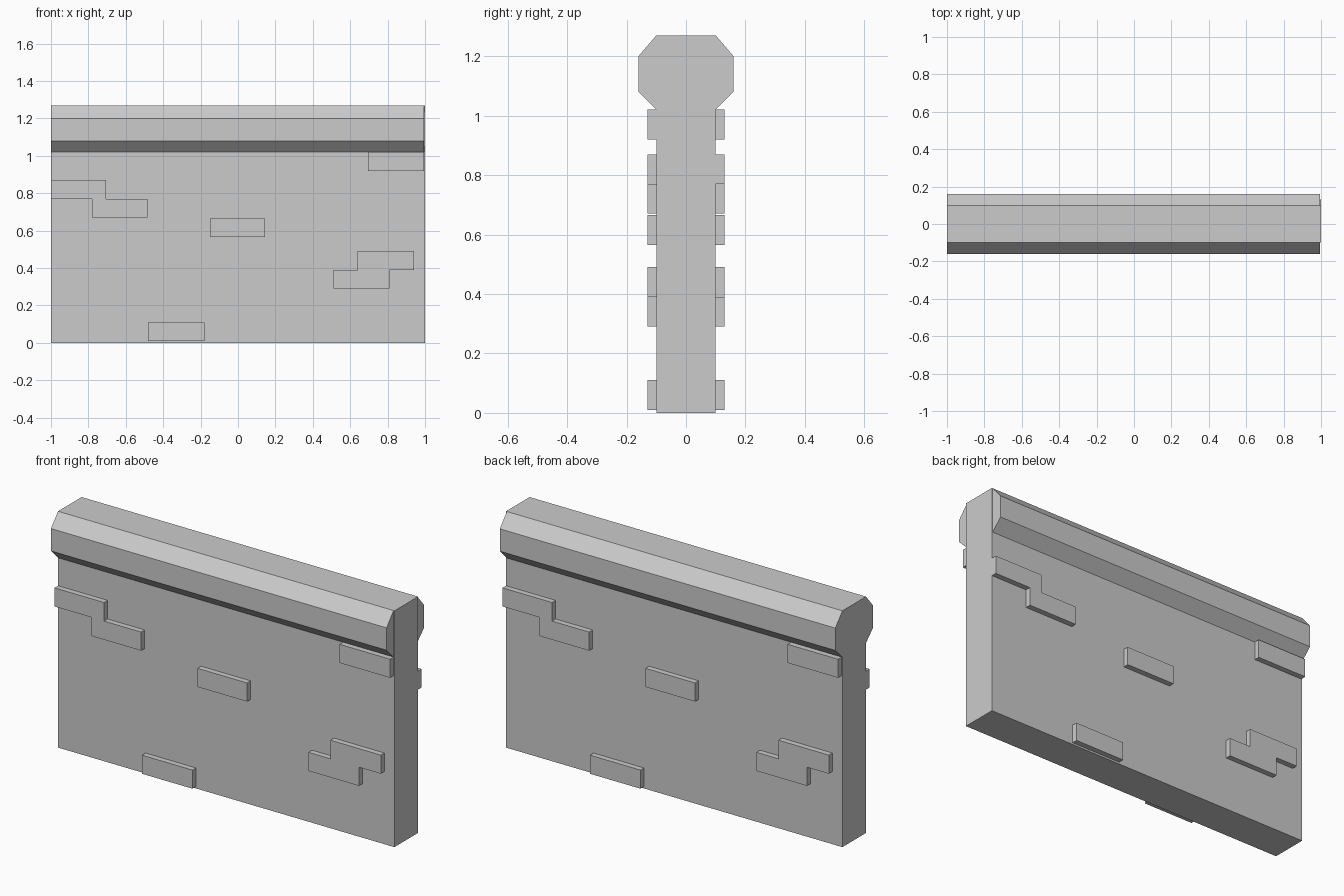
import bpy
import bmesh

if "Cube" in bpy.data.objects:
    bpy.data.objects.remove(bpy.data.objects["Cube"])

WALL_Y = 0.10      # half thickness of the wall
HEIGHT = 1.27


def prism(name, profile, x0, x1, turned=False):
    """Extrude a (y, z) profile along x; turned=True spins it half a turn about z."""
    s = -1 if turned else 1
    bm = bmesh.new()
    face = bm.faces.new([bm.verts.new((s * x0, s * y, z)) for y, z in profile])
    ext = bmesh.ops.extrude_face_region(bm, geom=[face])
    moved = [v for v in ext["geom"] if isinstance(v, bmesh.types.BMVert)]
    bmesh.ops.translate(bm, verts=moved, vec=(s * (x1 - x0), 0, 0))
    bmesh.ops.recalc_face_normals(bm, faces=bm.faces)
    mesh = bpy.data.meshes.new(name)
    bm.to_mesh(mesh)
    bm.free()
    obj = bpy.data.objects.new(name, mesh)
    bpy.context.collection.objects.link(obj)
    return obj


def rect(y0, y1, z0, z1):
    return [(y0, z0), (y1, z0), (y1, z1), (y0, z1)]


# Main slab
prism("wall", rect(-WALL_Y, WALL_Y, 0, HEIGHT), -1, 1)

# Chamfered coping strips along the top of both faces
coping = [(0.10, HEIGHT), (0.16, 1.20), (0.16, 1.08), (0.10, 1.02)]
prism("coping_back", coping, -1, 0.995)
prism("coping_front", [(-y, z) for y, z in coping], -1, 0.995)

# Raised bricks: (left x, right x, bottom z) on the front, half-turned for the back
bricks = [(-1.0, -0.705, 0.77), (-0.78, -0.485, 0.67), (-0.15, 0.145, 0.565),
          (0.64, 0.94, 0.39), (0.51, 0.81, 0.29), (-0.48, -0.18, 0.01),
          (0.695, 0.995, 0.92)]
for side, turned in (("front", False), ("back", True)):
    for i, (x0, x1, z) in enumerate(bricks, 1):
        prism(f"brick_{side}_{i}", rect(-0.13, -WALL_Y, z, z + 0.1), x0, x1, turned)
